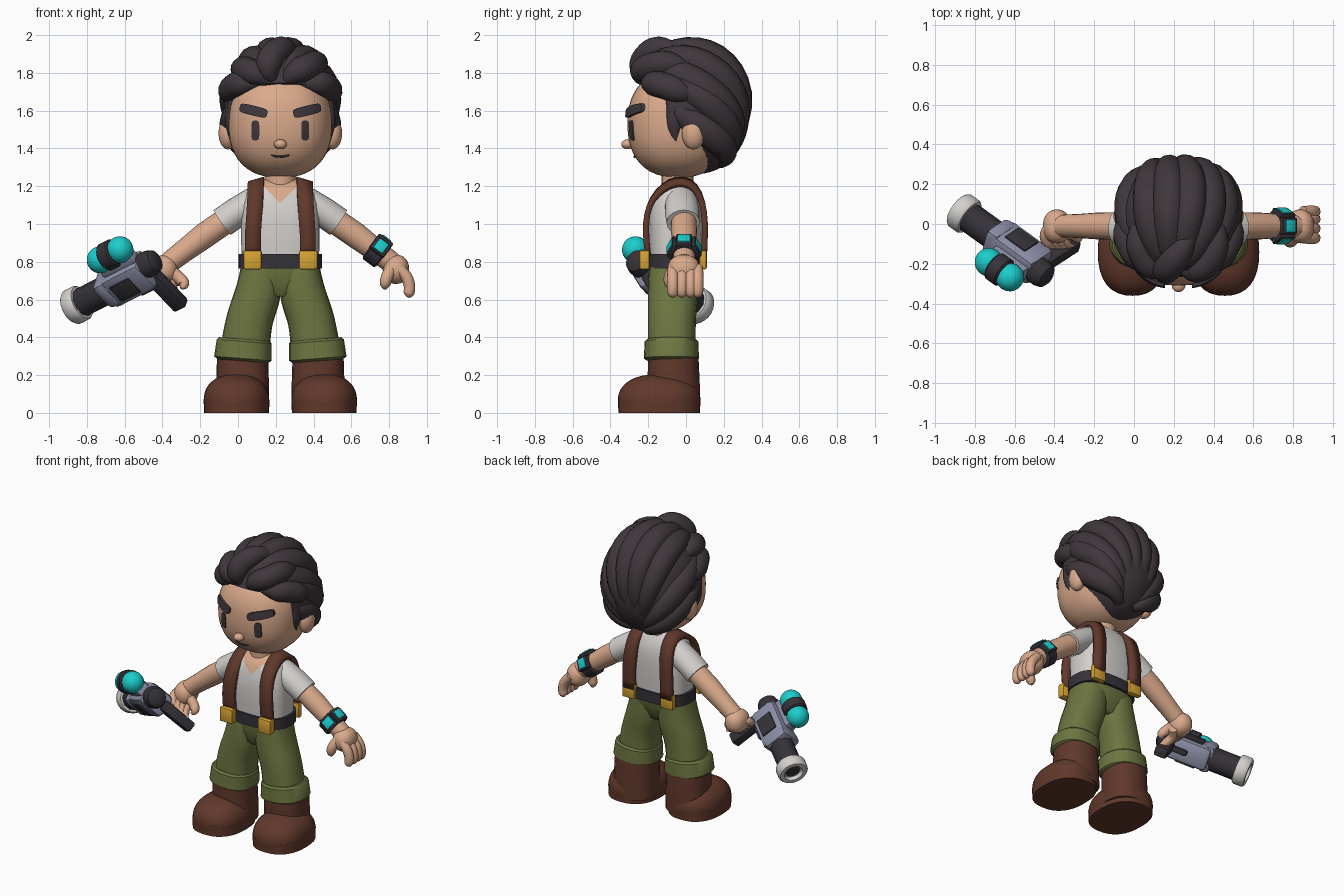
import bpy, bmesh, math
from mathutils import Vector, Matrix

if "Cube" in bpy.data.objects:
    bpy.data.objects.remove(bpy.data.objects["Cube"])


def material(name, rgb):
    m = bpy.data.materials.new(name)
    m.use_nodes = True
    m.diffuse_color = (*rgb, 1)
    m.node_tree.nodes["Principled BSDF"].inputs["Base Color"].default_value = (*rgb, 1)
    return m


SKIN = material("skin", (.7, .4, .26))
HAIR = material("dark hair", (.05, .038, .045))
SHIRT = material("off white", (.65, .63, .61))
BROWN = material("brown leather", (.12, .04, .024))
GREEN = material("olive cloth", (.15, .18, .053))
BLACK = material("charcoal", (.036, .032, .04))
GOLD = material("gold", (.68, .37, .035))
CYAN = material("cyan", (.012, .61, .61))
STEEL = material("lavender steel", (.26, .27, .38))

BODY = Matrix.Translation((.224, 0, 0))


def make(name, bm, mats, world=BODY, angle=40):
    bmesh.ops.recalc_face_normals(bm, faces=bm.faces[:])
    me = bpy.data.meshes.new(name)
    bm.to_mesh(me)
    bm.free()
    for m in mats:
        me.materials.append(m)
    me.shade_smooth()
    me.set_sharp_from_angle(angle=math.radians(angle))
    ob = bpy.data.objects.new(name, me)
    ob.matrix_world = world
    bpy.context.collection.objects.link(ob)
    return ob


def skin_rings(rings):
    bm = bmesh.new()
    vs = [[bm.verts.new(p) for p in ring] for ring in rings]
    n = len(vs[0])
    for a, b in zip(vs, vs[1:]):
        for i in range(n):
            bm.faces.new((a[i], a[(i + 1) % n], b[(i + 1) % n], b[i]))
    bm.faces.new(vs[0])
    bm.faces.new(vs[-1])
    return bm


def spow(v, e):
    return math.copysign(abs(v) ** e, v)


def smooth_path(vals, steps=4):
    """Catmull-Rom resampling of vectors."""
    ext = [vals[0]] + vals + [vals[-1]]
    out = []
    for a, b, c, d in zip(ext, ext[1:], ext[2:], ext[3:]):
        for k in range(steps):
            t = k / steps
            out.append(b + (c - a) * t / 2 + (a - b * 2.5 + c * 2 - d / 2) * t * t
                       + ((b - c) * 1.5 + (d - a) / 2) * t ** 3)
    return out + [vals[-1]]


def loft_mesh(pts, radii, sides=20, power=1, origin=None, curved=False):
    """Tube through points; each radius is a number or an (across, deep) pair."""
    pts = [Vector(p) for p in pts]
    radii = [Vector(r) if isinstance(r, tuple) else Vector((r, r)) for r in radii]
    if curved:
        pts, radii = smooth_path(pts), smooth_path(radii)
    ang = [2 * math.pi * k / sides for k in range(sides)]
    rings = []
    for i, (p, r) in enumerate(zip(pts, radii)):
        t = (pts[min(i + 1, len(pts) - 1)] - pts[max(i - 1, 0)]).normalized()
        ref = p - origin if origin else Vector((0, 1, 0))
        u = ref.cross(t).normalized()
        v = t.cross(u)
        rings.append([p + u * r.x * spow(math.cos(q), power) + v * r.y * spow(math.sin(q), power) for q in ang])
    return skin_rings(rings)


def loft(name, pts, radii, mat, **kw):
    return make(name, loft_mesh(pts, radii, **kw), [mat])


def lathe(name, prof, mat, world, sides=24):
    """Turned part around the local x axis from (x, radius) pairs."""
    ang = [2 * math.pi * (k + .5) / sides for k in range(sides)]
    rings = [[(x, r * math.cos(q), r * math.sin(q)) for q in ang] for x, r in prof]
    return make(name, skin_rings(rings), [mat], world)


def blob(name, c, r, mat, e=1, cuts=(), world=BODY):
    bm = bmesh.new()
    bmesh.ops.create_uvsphere(bm, u_segments=36, v_segments=24, radius=1)
    for v in bm.verts:
        v.co = [c[i] + r[i] * spow(v.co[i], e) for i in range(3)]
    for co, no in cuts:
        bmesh.ops.bisect_plane(bm, geom=bm.verts[:] + bm.edges[:] + bm.faces[:],
                               plane_co=co, plane_no=no, clear_outer=True)
        bmesh.ops.holes_fill(bm, edges=[d for d in bm.edges if d.is_boundary])
    return make(name, bm, [mat], world)


def box(name, c, size, mat, bevel=.01, world=BODY):
    bm = bmesh.new()
    bmesh.ops.create_cube(bm, matrix=Matrix.Translation(c) @ Matrix.Diagonal((*size, 1)))
    bmesh.ops.bevel(bm, geom=bm.edges[:], offset=bevel, segments=2, affect="EDGES", profile=.5)
    return make(name, bm, [mat], world)


# Head, ears, nose, neck
HC, HR, HE = (0, -.04, 1.53), (.275, .27, .285), .85
blob("head", HC, HR, SKIN, HE)
blob("nose", (0, -.31, 1.422), (.034, .032, .026), SKIN)
loft("neck", [(0, -.045, 1.15), (0, -.045, 1.3)], [.085, .085], SKIN)


def face_y(x, z):
    n = 2 / HE
    return HC[1] - HR[1] * (1 - abs(x / HR[0]) ** n - abs((z - HC[2]) / HR[2]) ** n) ** (1 / n)


def face_patch(name, x, z, w, h, tilt, thick):
    bm = bmesh.new()
    bmesh.ops.create_grid(bm, x_segments=8, y_segments=8, size=1)
    for v in bm.verts:
        a, b = v.co.x, v.co.y
        a, b = a * w * math.sqrt(1 - .25 * b ** 4), b * h * math.sqrt(1 - .25 * a ** 4)
        px, pz = x + a * math.cos(tilt) - b * math.sin(tilt), z + a * math.sin(tilt) + b * math.cos(tilt)
        v.co = (px, face_y(px, pz) - thick, pz)
    ext = bmesh.ops.extrude_face_region(bm, geom=bm.faces[:])
    for v in [g for g in ext["geom"] if isinstance(g, bmesh.types.BMVert)]:
        v.co.y += thick + .01
    make(name, bm, [HAIR])


for s, side in ((-1, "right"), (1, "left")):
    face_patch(side + "_eye", s * .132, 1.495, .021, .052, 0, .006)
    face_patch(side + "_brow", s * .142, 1.6, .075, .026, s * .24, .018)
    blob(side + "_ear", (s * .277, .04, 1.48), (.05, .062, .085), SKIN)
xs = [-.05, -.025, .01, .04, .065]
loft("mouth", [(x, face_y(x, 1.36), 1.355 + 5 * x * x) for x in xs], [.003, .005, .006, .005, .003], HAIR, sides=8)

# Hair cap: crown, sides and nape
CC, CR = (0, .01, 1.62), (.3, .3, .33)
blob("hair_crown", CC, CR, HAIR, cuts=[((0, -.28, 1.75), (0, -.25, -1))])
blob("hair_sides", CC, CR, HAIR, cuts=[((0, 0, 1.55), (0, 0, -1)), ((0, -.1, 0), (0, -1, 0))])
blob("hair_back", (0, .06, 1.58), (.285, .275, .315), HAIR, cuts=[((0, .08, 1.4), (0, -1, .1))])

# Swept locks fanning from the forehead and gathering at the nape
FRONT, UP, SIDE = Vector((0, -.9, .43)), Vector((0, .43, .9)), Vector((1, 0, 0))
CENTRE = Vector(CC)
for k in range(-4, 5):
    start = {4: 68, 3: 36}.get(abs(k), 8)
    pts, radii = [], []
    for i in range(17):
        f = i / 16
        th = math.radians(start + (168 - start) * f)
        s = th / math.pi
        phi = math.radians(k * 25 + 14 * math.sin(th) * (1 if abs(k) < 3 else 0))
        d = FRONT * math.cos(th) + (UP * math.cos(phi) + SIDE * math.sin(phi)) * math.sin(th)
        pts.append(CENTRE + Vector((d.x * .26, d.y * .285 + .085 * s - .23 * s ** 6, d.z * .315 - .19 * s ** 3)))
        w = (.006 if i == 0 else .032) + .048 * math.sin(math.pi * min(1, f * .9 + .1))
        radii.append((w, w * .9))
    loft("hair_lock", pts, radii, HAIR, sides=14, origin=CENTRE)

# Raised quiff, one large central curl flanked by smaller ones
QUIFF = [
    [(-.02, -.23, 1.735), (-.06, -.235, 1.81), (-.05, -.215, 1.88), (.01, -.14, 1.93), (.08, -.02, 1.92)],
    [(.0, -.23, 1.735), (.08, -.235, 1.8), (.15, -.19, 1.835), (.19, -.09, 1.85), (.2, .03, 1.82)],
    [(-.03, -.23, 1.735), (-.12, -.22, 1.79), (-.17, -.17, 1.81), (-.2, -.08, 1.82), (-.2, .03, 1.8)],
    [(.09, -.22, 1.74), (.19, -.18, 1.745), (.24, -.11, 1.73), (.265, -.03, 1.7), (.26, .08, 1.68)],
    [(-.09, -.22, 1.74), (-.19, -.18, 1.745), (-.24, -.11, 1.73), (-.265, -.03, 1.7), (-.26, .08, 1.68)],
]
for path in QUIFF:
    loft("quiff_lock", path, [.006, .062, .07, .064, .02], HAIR, sides=16, origin=CENTRE, curved=True)
for s in (-1, 1):
    loft("sideburn", [(s * .262, -.06, 1.66), (s * .268, -.062, 1.55), (s * .262, -.06, 1.49), (s * .255, -.05, 1.43)],
         [(.025, .045), (.025, .04), (.02, .03), (.008, .008)], HAIR, curved=True)

# Shirt with a V neck cut into its faces
bm = loft_mesh([(0, -.055, .79), (0, -.055, .9), (0, -.055, 1.02), (0, -.05, 1.1), (0, -.045, 1.16), (0, -.04, 1.2), (0, -.04, 1.235)],
               [(.205, .135), (.207, .14), (.207, .143), (.2, .135), (.18, .118), (.15, .092), (.09, .06)], sides=32, power=.72)
for s in (-1, 1):
    bmesh.ops.bisect_plane(bm, geom=bm.verts[:] + bm.edges[:] + bm.faces[:], plane_co=(0, 0, 1.112), plane_no=(s, 0, -1))
for f in bm.faces:
    c = f.calc_center_median()
    f.material_index = int(c.y < -.05 and abs(c.x) < c.z - 1.112)
make("shirt", bm, [SHIRT, SKIN])

# Trousers seat and belt
loft("trouser_seat", [(0, -.07, .615), (0, -.07, .63), (0, -.068, .7), (0, -.06, .76), (0, -.06, .79)],
     [(.09, .085), (.12, .1), (.18, .122), (.21, .138), (.21, .138)], GREEN, sides=28, power=.8)
loft("belt", [(0, -.055, .765), (0, -.055, .84)], [(.222, .152)] * 2, BLACK, sides=32, power=.75)

STRAP = [(-.2, .83), (-.212, .95), (-.205, 1.05), (-.175, 1.13), (-.12, 1.19), (-.05, 1.222),
         (.02, 1.212), (.07, 1.155), (.095, 1.06), (.1, .95), (.095, .83)]
for s, side in ((-1, "right"), (1, "left")):
    # Suspender strap with its clasps
    bm = bmesh.new()
    rows = [[bm.verts.new((s * (.145 - .07 * max(0, p.y - .95)) + w, p.x, p.y - s * w * 2.4 * max(0, p.y - 1.1)))
             for w in (-.042, .042)] for p in smooth_path([Vector(q) for q in STRAP], 2)]
    for a, b in zip(rows, rows[1:]):
        bm.faces.new((a[0], a[1], b[1], b[0]))
    strap = make(side + "_suspender", bm, [BROWN], angle=50)
    mod = strap.modifiers.new("thickness", "SOLIDIFY")
    mod.thickness, mod.offset = .032, 0
    box(side + "_front_clasp", (s * .147, -.22, .81), (.098, .055, .1), GOLD)
    box(side + "_back_clasp", (s * .147, .09, .81), (.098, .04, .1), GOLD)

    # Leg, rolled cuff and boot
    loft(side + "_leg", [(s * .102, -.065, .76), (s * .11, -.068, .69), (s * .125, -.07, .61), (s * .165, -.075, .48), (s * .192, -.075, .3)],
         [(.108, .13), (.115, .132), (.122, .132), (.124, .127), (.132, .127)], GREEN, power=.85, curved=True)
    loft(side + "_cuff", [(s * .199, -.077, .275), (s * .198, -.077, .288), (s * .191, -.077, .378), (s * .19, -.077, .39)],
         [(.135, .125), (.153, .146), (.146, .142), (.134, .13)], GREEN, power=.85)
    loft(side + "_boot_shaft", [(s * .2, -.065, .03), (s * .2, -.065, .15), (s * .2, -.068, .3)],
         [(.142, .138), (.14, .138), (.135, .134)], BROWN, power=.85)
    blob(side + "_boot_foot", (s * .232, -.142, .06), (.174, .219, .145), BROWN, .86, [((0, 0, 0), (0, 0, -1))])
    loft(side + "_boot_sole", [(s * .232, -.142, 0), (s * .232, -.142, .07)], [(.171, .216), (.173, .218)], BROWN, power=.83, sides=32)

    # Sleeve, arm and palm
    loft(side + "_sleeve", [(s * .07, -.03, 1.14), (s * .15, -.025, 1.11), (s * .23, -.02, 1.062), (s * .308, -.015, 1.008)],
         [.08, (.08, .088), (.08, .092), (.08, .088)], SHIRT)
    loft(side + "_arm", [(s * .27, -.012, 1.03), (s * .4, -.01, .94), (s * .51, -.01, .857), (s * .59, -.01, .795)],
         [.068, .068, .06, .057], SKIN)
    blob(side + "_palm", (s * .612, -.012, .76), (.07, .085, .077), SKIN, .9)

# Open left hand
for y in (-.07, -.022, .024, .062):
    loft("left_finger", [(.625, y, .77), (.668, y, .72), (.684, y, .67), (.68, y, .63), (.674, y, .612)],
         [.028, .031, .03, .027, .008], SKIN, sides=12, curved=True)
loft("left_thumb", [(.59, -.06, .77), (.565, -.085, .72), (.555, -.085, .68), (.555, -.08, .655)],
     [.032, .032, .028, .008], SKIN, sides=12, curved=True)

# Curled right hand
for k in range(4):
    x, z = .03 * k, -.025 * k
    loft("right_finger", [(-.635 + x, 0, .775 + z), (-.67 + x, -.05, .755 + z), (-.655 + x, -.1, .725 + z), (-.62 + x, -.115, .705 + z)],
         [.026, .029, .026, .008], SKIN, sides=12, curved=True)
loft("right_thumb", [(-.58, -.04, .75), (-.53, -.05, .71), (-.51, -.07, .68), (-.525, -.085, .66)],
     [.034, .032, .028, .008], SKIN, sides=12, curved=True)

# Wrist device on the left arm, three screens around it
WRIST = BODY @ Matrix.Translation((.512, -.01, .855)) @ Matrix.Rotation(.64, 4, "Y")
lathe("wrist_band", [(-.044, .068), (-.036, .08), (.036, .08), (.044, .068)], BLACK, WRIST, 12)
for tilt in (-1.15, 0, 1.15):
    turned = WRIST @ Matrix.Rotation(tilt, 4, "X")
    box("wrist_housing", (0, 0, .07), (.095, .085, .03), BLACK, .01, turned)
    box("wrist_screen", (0, 0, .083), (.06, .066, .016), CYAN, .006, turned)

# Blaster, built along its own barrel axis
AX = Vector((-.75, .54, -.38)).normalized()
TOP = Vector((-.63, -.41, .66))
TOP = (TOP - AX * TOP.dot(AX)).normalized()
GUN = Matrix((AX, TOP.cross(AX), TOP)).transposed().to_4x4()
GUN.translation = (-.6, -.13, .7)
box("blaster_body", (-.025, 0, 0), (.3, .16, .19), STEEL, .035, GUN)
box("blaster_collar", (.1, 0, .01), (.08, .18, .17), STEEL, .03, GUN)
box("blaster_rail", (-.05, 0, .1), (.22, .09, .07), STEEL, .02, GUN)
for s in (-1, 1):
    box("blaster_side_panel", (-.02, s * .082, -.005), (.135, .014, .11), BLACK, .005, GUN)
lathe("blaster_barrel", [(.08, .078), (.345, .078)], BLACK, GUN, 10)
lathe("blaster_muzzle", [(.3, .07), (.3, .09), (.312, .098), (.365, .098), (.378, .088), (.378, .062), (.352, .058)], SHIRT, GUN)
lathe("blaster_bore", [(.34, .05), (.354, .05)], BLACK, GUN)
lathe("blaster_rear_knob", [(-.25, .035), (-.235, .06), (-.2, .071), (-.15, .071)], BLACK, GUN @ Matrix.Translation((0, 0, .025)))
box("blaster_grip", (-.155, 0, -.17), (.085, .07, .25), BLACK, .015, GUN)
box("blaster_trigger_guard", (-.07, 0, -.1), (.1, .035, .05), BLACK, .01, GUN)
lathe("canister_band", [(-.086, .068), (-.078, .077), (-.018, .077), (-.01, .068)], BLACK, GUN @ Matrix.Translation((0, 0, .18)))
for x in (-.118, .022):
    blob("canister_bulb", (x, 0, .18), (.071, .071, .071), CYAN, world=GUN)
